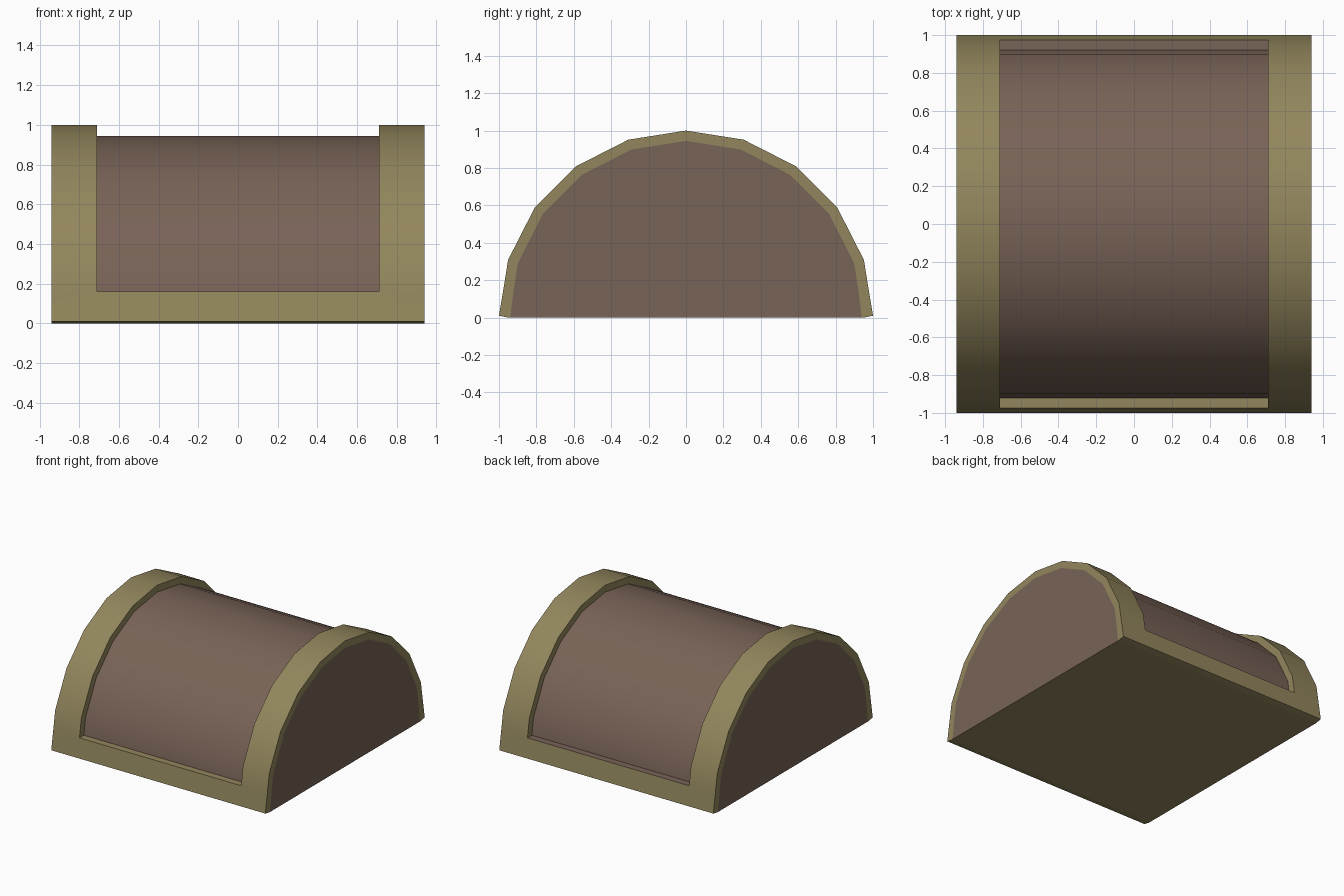
import bpy, bmesh, math

if "Cube" in bpy.data.objects:
    bpy.data.objects.remove(bpy.data.objects["Cube"])

W, INNER_W = 0.94, 0.71      # half widths: whole lid, recessed panel
R_IN = 0.945                 # radius of the recessed panel


def arch(r):
    """Upper corners of a 20-sided circle, front to back (y, z)."""
    return [(-r * math.cos(math.radians(18 * k)), r * math.sin(math.radians(18 * k)))
            for k in range(1, 10)]


def material(name, rgb):
    m = bpy.data.materials.new(name)
    m.diffuse_color = (*rgb, 1)
    m.use_nodes = True
    m.node_tree.nodes["Principled BSDF"].inputs["Base Color"].default_value = m.diffuse_color
    return m


# Profiles: foot, outer arch and recessed arch
foot_l = [(-0.94, 0), (-0.95, 0), (-1, 0.01)]
foot_r = [(-y, z) for y, z in reversed(foot_l)]
outer = [(-0.975, 0.16)] + arch(1.0) + [(0.975, 0.16)]
inner = [(-0.92, 0.16)] + arch(R_IN) + [(0.92, 0.16)]
rim_section = foot_l + outer + foot_r
mid_section = foot_l + outer[:1] + inner + outer[-1:] + foot_r

bm = bmesh.new()


def face(points, mat=0):
    f = bm.faces.new([bm.verts.new(p) for p in points])
    f.material_index = mat


def strip(section, x0, x1, brown=()):
    n = len(section)
    for i in range(n):
        a, b = section[i], section[(i + 1) % n]
        face([(x0, *a), (x1, *a), (x1, *b), (x0, *b)], 1 if i in brown else 0)


# Curved shell: raised band, recessed panel, raised band
strip(rim_section, -W, -INNER_W)
strip(mid_section, -INNER_W, INNER_W, range(4, 4 + len(inner)))
strip(rim_section, INNER_W, W)

for s in (-1, 1):
    # Step walls beside the panel and rim around the end
    for x in (s * INNER_W, s * W):
        for i in range(len(outer) - 1):
            face([(x, *p) for p in (outer[i], outer[i + 1], inner[i + 1], inner[i])])
    # Feet of the rim
    x = s * W
    face([(x, *p) for p in foot_l + [outer[0], inner[0]]])
    face([(x, *p) for p in foot_r + [inner[-1], outer[-1]]])
    # Brown end panel
    face([(x, *p) for p in foot_l[:1] + inner + foot_r[-1:]], 1)

bmesh.ops.remove_doubles(bm, verts=bm.verts, dist=1e-4)
bmesh.ops.recalc_face_normals(bm, faces=bm.faces)
mesh = bpy.data.meshes.new("domed_chest_lid")
bm.to_mesh(mesh)
bm.free()

lid = bpy.data.objects.new("domed_chest_lid", mesh)
bpy.context.collection.objects.link(lid)
mesh.materials.append(material("olive_trim", (0.29, 0.24, 0.11)))
mesh.materials.append(material("brown_panel", (0.19, 0.125, 0.095)))

# Smooth the arch, keep the corners crisp
bpy.context.view_layer.objects.active = lid
lid.select_set(True)
bpy.ops.object.shade_smooth_by_angle(angle=math.radians(30))
